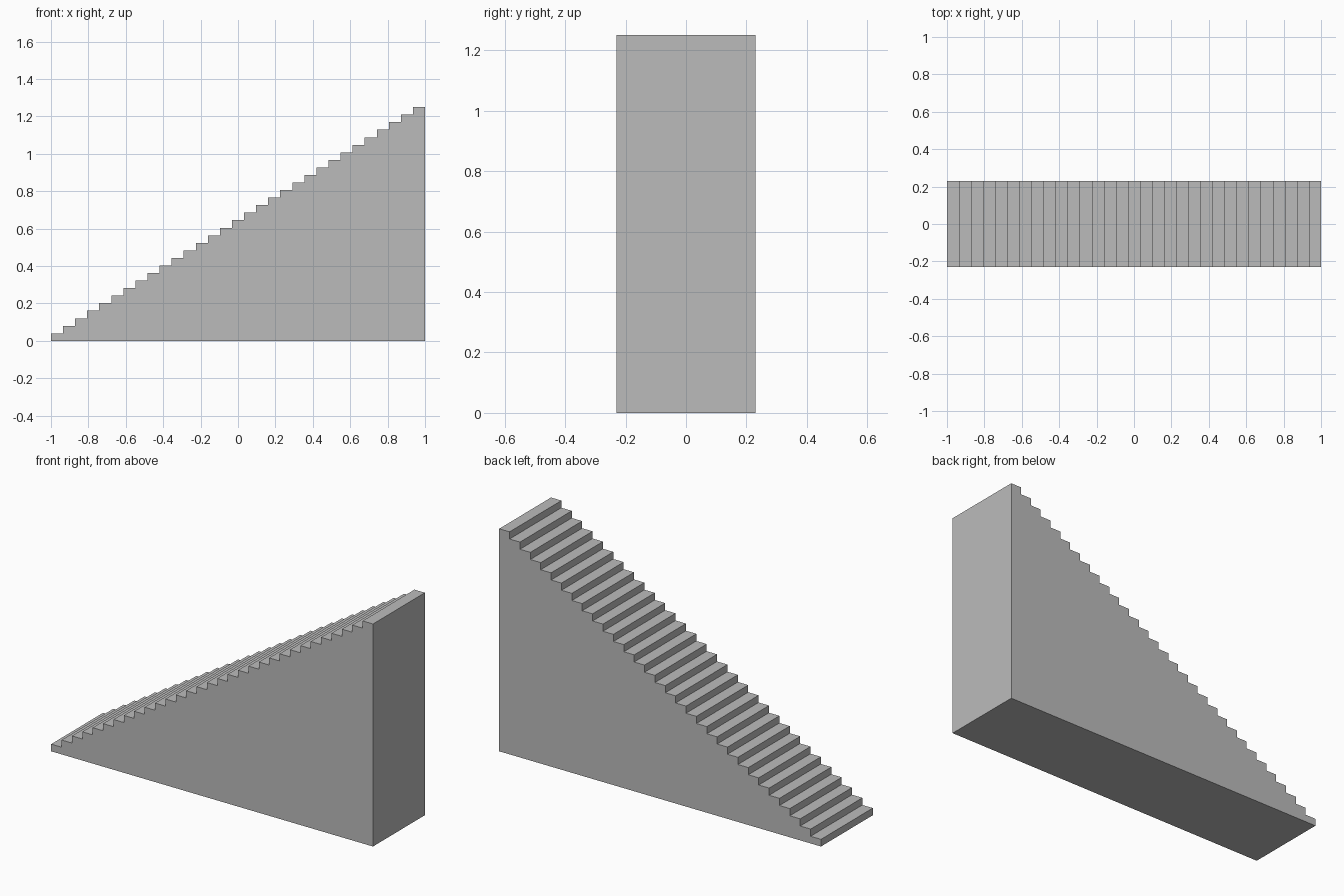
import bpy, bmesh

if "Cube" in bpy.data.objects:
    bpy.data.objects.remove(bpy.data.objects["Cube"])

STEPS = 31
LENGTH, HEIGHT, HALF_WIDTH = 2.0, 1.25, 0.23
RUN, RISE = LENGTH / STEPS, HEIGHT / STEPS

grey = bpy.data.materials.new("plain grey")
grey.diffuse_color = (0.5, 0.5, 0.5, 1)
grey.use_nodes = True
grey.node_tree.nodes["Principled BSDF"].inputs["Base Color"].default_value = grey.diffuse_color

# Side profile: one riser and one tread per step, closed along the floor
profile = [(-1.0, 0.0)]
for i in range(STEPS):
    z = (i + 1) * RISE
    profile += [(-1 + i * RUN, z), (-1 + (i + 1) * RUN, z)]
profile.append((1.0, 0.0))

# Solid staircase: extrude the profile across the width
bm = bmesh.new()
side = bm.faces.new([bm.verts.new((x, -HALF_WIDTH, z)) for x, z in profile])
extruded = bmesh.ops.extrude_face_region(bm, geom=[side], use_keep_orig=True)
moved = [g for g in extruded["geom"] if isinstance(g, bmesh.types.BMVert)]
bmesh.ops.translate(bm, verts=moved, vec=(0, 2 * HALF_WIDTH, 0))
bmesh.ops.recalc_face_normals(bm, faces=bm.faces)

mesh = bpy.data.meshes.new("staircase")
bm.to_mesh(mesh)
bm.free()
mesh.materials.append(grey)
staircase = bpy.data.objects.new("staircase", mesh)
bpy.context.collection.objects.link(staircase)
